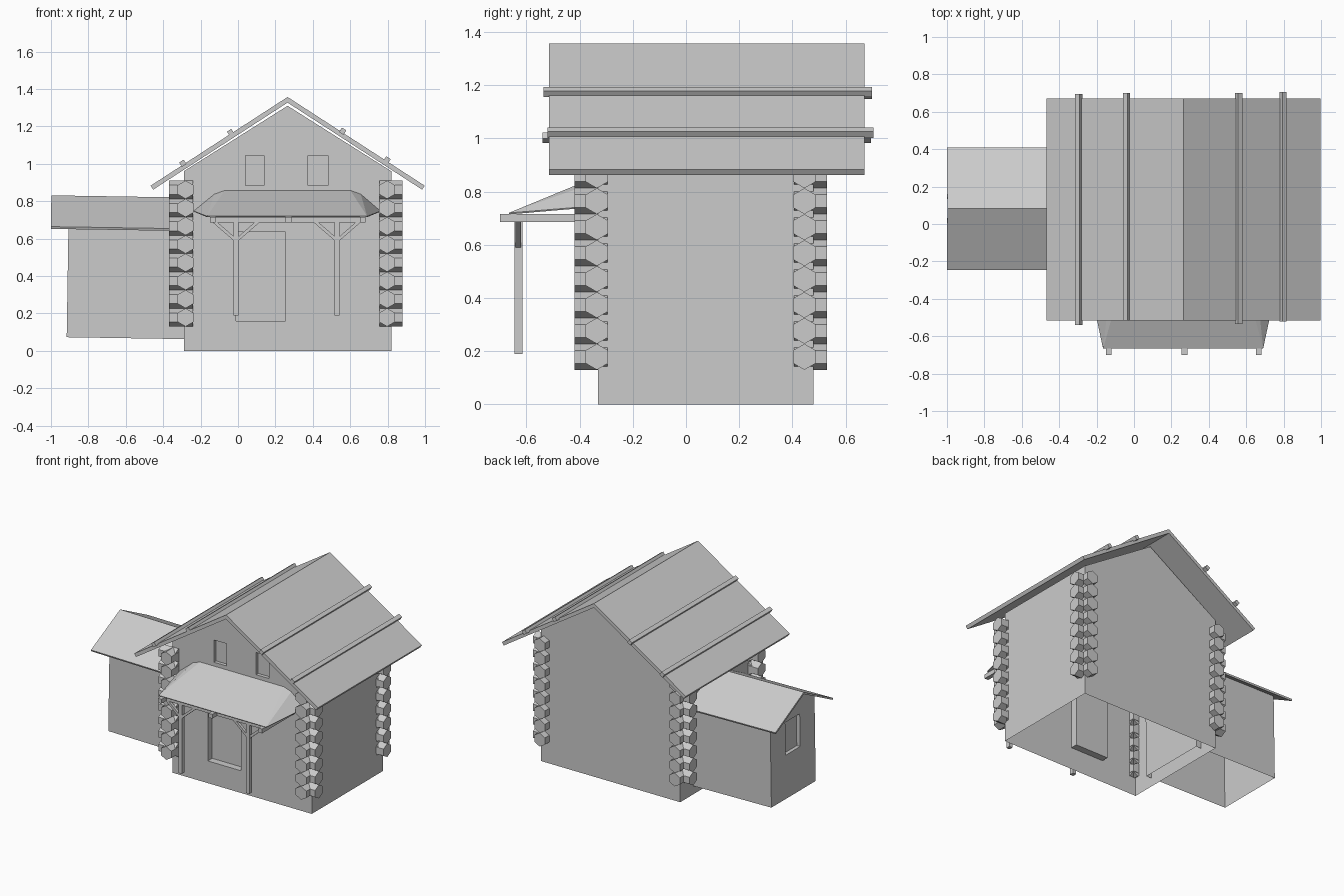
import bpy, bmesh, math
from mathutils import Matrix, Vector

if "Cube" in bpy.data.objects:
    bpy.data.objects.remove(bpy.data.objects["Cube"])


def to_object(name, bm):
    bmesh.ops.recalc_face_normals(bm, faces=bm.faces[:])
    me = bpy.data.meshes.new(name)
    bm.to_mesh(me)
    bm.free()
    ob = bpy.data.objects.new(name, me)
    bpy.context.collection.objects.link(ob)
    return ob


def prism(name, profile, axis, a, b):
    """Extrude a profile, (x,z) along y or (y,z) along x, from a to b."""
    bm = bmesh.new()
    place = (lambda p, t: (p[0], t, p[1])) if axis == 'y' else (lambda p, t: (t, p[0], p[1]))
    face = bm.faces.new([bm.verts.new(place(p, a)) for p in profile])
    ext = bmesh.ops.extrude_face_region(bm, geom=[face])
    move = Vector((0, b - a, 0)) if axis == 'y' else Vector((b - a, 0, 0))
    bmesh.ops.translate(bm, vec=move, verts=[v for v in ext['geom'] if isinstance(v, bmesh.types.BMVert)])
    return to_object(name, bm)


def box(name, lo, hi, tilt=0.0):
    """Box between two corners, optionally tilted about y."""
    size = [h - l for l, h in zip(lo, hi)]
    bm = bmesh.new()
    bmesh.ops.create_cube(bm, size=1, matrix=Matrix.Diagonal((*size, 1)))
    ob = to_object(name, bm)
    ob.location = [(l + h) / 2 for l, h in zip(lo, hi)]
    ob.rotation_euler.y = tilt
    return ob


def carve(ob, recesses, floor_z):
    """Cut recesses into a solid, then open its underside."""
    cutters = [box("cutter", lo, hi) for lo, hi in recesses]
    for c in cutters:
        c.hide_render = True
        m = ob.modifiers.new("recess", 'BOOLEAN')
        m.operation, m.solver, m.object = 'DIFFERENCE', 'EXACT', c
    bpy.context.view_layer.update()
    me = bpy.data.meshes.new_from_object(ob.evaluated_get(bpy.context.evaluated_depsgraph_get()))
    ob.modifiers.clear()
    ob.data = me
    for c in cutters:
        bpy.data.objects.remove(c)
    bm = bmesh.new()
    bm.from_mesh(me)
    floor = [f for f in bm.faces if all(abs(v.co.z - floor_z) < 1e-4 for v in f.verts)]
    bmesh.ops.delete(bm, geom=floor, context='FACES')
    bm.to_mesh(me)
    bm.free()


CX = 0.265      # centre line of the main house
SLOPE = 0.647   # main roof pitch
PITCH = math.atan(SLOPE)

# Main house walls with door and gable window recesses
walls = prism("house_walls", [(-0.29, 0), (0.82, 0), (0.82, 0.96), (CX, 1.31), (-0.29, 0.96)], 'y', -0.33, 0.48)
carve(walls, [((-0.01, -0.4, 0.16), (0.255, -0.28, 0.635)),
              ((0.04, -0.4, 0.885), (0.14, -0.305, 1.045)),
              ((0.375, -0.4, 0.885), (0.48, -0.305, 1.045))], 0)

# Main roof
prism("main_roof", [(-0.467, 0.883), (CX, 1.357), (0.998, 0.883), (0.984, 0.862),
                    (CX, 1.327), (-0.453, 0.862)], 'y', -0.515, 0.67)

# Roof battens
for x, y0, y1 in [(-0.295, -0.54, 0.695), (-0.04, -0.515, 0.70), (0.56, -0.535, 0.70), (0.797, -0.52, 0.705)]:
    z = 1.357 - abs(x - CX) * SLOPE + 0.008
    box("roof_batten", (x - 0.014, y0, z - 0.014), (x + 0.014, y1, z + 0.014),
        PITCH if x > CX else -PITCH)

# Hexagonal log ends at the four corners
R, STEP, COUNT = 0.04875, 0.0975, 8


def hexagon(u, z):
    return [(u + R * math.sin(k * math.pi / 3), z + R * math.cos(k * math.pi / 3)) for k in range(6)]


for i in range(COUNT):
    z = 0.13 + R + i * STEP
    for yc in (-0.335, 0.445):
        for x0, x1 in ((-0.37, -0.24), (0.757, 0.88)):
            prism("corner_log_x", hexagon(yc, z), 'x', x0, x1)
    for xc in (-0.28, 0.797):
        for y0, y1 in ((-0.42, -0.295), (0.405, 0.53)):
            prism("corner_log_y", hexagon(xc, z), 'y', y0, y1)

# Side annex, leaning slightly, with an end window recess
LEAN = 0.016
annex = prism("annex_walls", [(-0.17, 0.058), (0.335, 0.058), (0.335, 0.67), (0.0825, 0.803), (-0.17, 0.67)],
              'x', -0.917, -0.25)
carve(annex, [((-1.0, 0.0, 0.37), (-0.89, 0.165, 0.605))], 0.058)
annex_roof = prism("annex_roof", [(-0.247, 0.648), (0.0825, 0.815), (0.41, 0.648), (0.405, 0.636),
                                  (0.0825, 0.801), (-0.242, 0.636)], 'x', -1.011, -0.25)
annex.rotation_euler.y = annex_roof.rotation_euler.y = LEAN

# Porch canopy: rounded line on the wall lofted to a straight front eave
back = [(-0.235, 0.745), (-0.125, 0.835), (-0.07, 0.855), (0.60, 0.855), (0.655, 0.835), (0.76, 0.745)]
bm = bmesh.new()
bv = [bm.verts.new((x, -0.33, z)) for x, z in back]
left, right = bm.verts.new((-0.165, -0.665, 0.717)), bm.verts.new((0.69, -0.665, 0.717))
for i in (0, 1):
    bm.faces.new((left, bv[i + 1], bv[i]))
    bm.faces.new((right, bv[5 - i], bv[4 - i]))
bm.faces.new((left, right, bv[3], bv[2]))
canopy = to_object("porch_roof", bm)
shell = canopy.modifiers.new("thickness", 'SOLIDIFY')
shell.thickness = 0.006
shell.offset = 0

# Porch beams
for x in (-0.135, 0.27, 0.667):
    box("porch_rafter", (x - 0.015, -0.70, 0.685), (x + 0.015, -0.33, 0.716))
box("porch_beam", (-0.135, -0.645, 0.685), (0.667, -0.615, 0.714))

# Porch posts with paired braces
for x in (-0.01, 0.53):
    box("porch_post", (x - 0.013, -0.645, 0.19), (x + 0.013, -0.615, 0.69))
    for s in (-1, 1):
        prism("porch_brace", [(x + s * 0.012, 0.588), (x + s * 0.125, 0.686),
                              (x + s * 0.098, 0.686), (x + s * 0.012, 0.611)], 'y', -0.64, -0.62)
